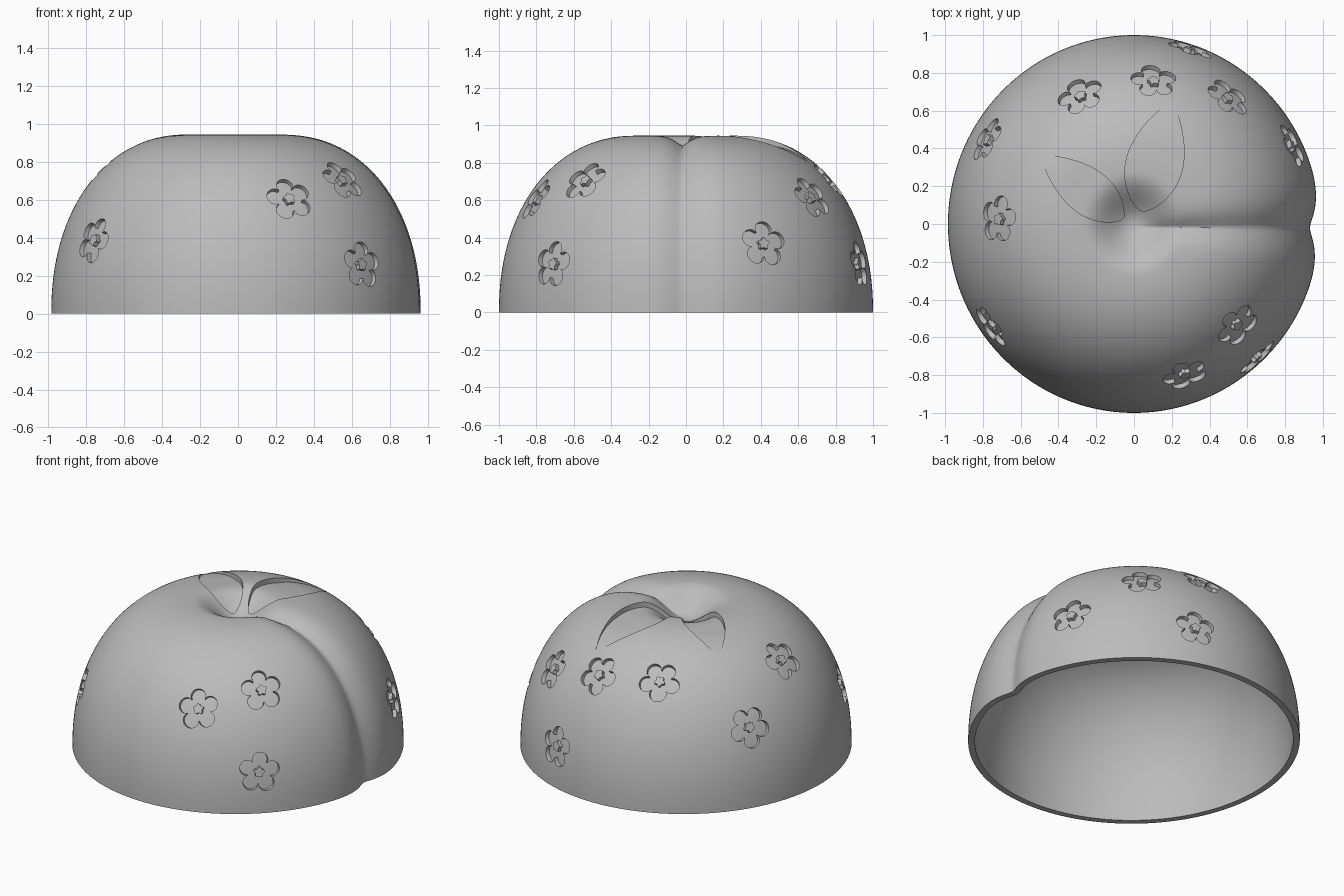
import bpy, bmesh, math
from mathutils import Vector

cube = bpy.data.objects.get("Cube")
if cube:
    bpy.data.objects.remove(cube, do_unlink=True)

RIM, TOP, POWER, SQUASH = 0.27, 0.945, 2.15, 0.985
DENT, SHELL = 0.13, 0.04


def dome(az, a):
    """Outer wall point at azimuth az; a runs from 0 at the base to pi/2 at the rim."""
    r = RIM + (1 - RIM) * max(math.cos(a), 0) ** (2 / POWER)
    z = TOP * max(math.sin(a), 0) ** (2 / POWER)
    return Vector((SQUASH * r * math.cos(az), r * math.sin(az), z))


def height(x, y):
    """Height of the surface above a plan position, including the top dimple."""
    r = math.hypot(x / SQUASH, y)
    if r < RIM:
        return TOP - DENT * (0.5 + 0.5 * math.cos(math.pi * r / RIM))
    return TOP * (1 - min((r - RIM) / (1 - RIM), 1) ** POWER) ** (1 / POWER)


def crease(p):
    """Press the fruit's cleft into the +x side."""
    if p.x <= 0:
        return p
    fade = min(p.x / 0.2, 1)
    fade = fade * fade * (3 - 2 * fade)
    width = 0.035 + 0.085 * p.x
    depth = 0.055 * fade * math.exp(-(abs(p.y + 0.02) / width) ** 1.4)
    inward = Vector((p.x, p.y, p.z * 0.9)).normalized()
    if p.z < 0.01:
        inward.z = 0
    return p - inward * depth


def solid(bm, lower, upper, wrap):
    """Closed block between two matching grids of points."""
    n, m = len(lower), len(lower[0])
    lo, up = [[[bm.verts.new(p) for p in row] for row in g] for g in (lower, upper)]
    cols = m if wrap else m - 1
    for j in range(cols):
        k = (j + 1) % m
        for i in range(n - 1):
            for g in (lo, up):
                bm.faces.new((g[i][j], g[i][k], g[i + 1][k], g[i + 1][j]))
        for i in (0, n - 1):
            bm.faces.new((lo[i][j], lo[i][k], up[i][k], up[i][j]))
    if not wrap:
        for j in (0, m - 1):
            for i in range(n - 1):
                bm.faces.new((lo[i][j], lo[i + 1][j], up[i + 1][j], up[i][j]))


def make_object(bm, name):
    bmesh.ops.recalc_face_normals(bm, faces=bm.faces)
    mesh = bpy.data.meshes.new(name)
    bm.to_mesh(mesh)
    bm.free()
    obj = bpy.data.objects.new(name, mesh)
    bpy.context.collection.objects.link(obj)
    return obj


def flower(bm, azimuth, z, roll, size=0.125):
    """Five-petalled recess with a raised centre."""
    az = math.radians(azimuth)
    a = math.asin((z / TOP) ** (POWER / 2))
    p = dome(az, a)
    r = math.hypot(p.x, p.y)
    slope = (dome(az, a + 0.01) - p).length / 0.01
    n, steps = 70, 4

    def at(u, v, offset):
        b, c = az + u / r, a + v / slope
        q = dome(b, c)
        normal = (dome(b + 0.01, c) - q).cross(dome(b, c + 0.01) - q).normalized()
        return q + normal * offset

    grids = []
    for offset in (-0.025, 0.03):
        grid = []
        for k in range(steps + 1):
            row = []
            for j in range(n):
                phi = 2 * math.pi * j / n
                outer = size * (0.58 + 0.42 * abs(math.cos(2.5 * phi)) ** 0.6)
                inner = size * (0.23 + 0.04 * math.cos(5 * phi))
                rad = inner + (outer - inner) * k / steps
                t = phi + math.radians(roll)
                row.append(at(rad * math.cos(t), rad * math.sin(t), offset))
            grid.append(row)
        grids.append(grid)
    solid(bm, *grids, True)


def leaf(bm, root, tip, half_width):
    """Leaf recess that fades out to nothing at its tip."""
    root, tip = Vector(root), Vector(tip)
    axis = tip - root
    side = Vector((-axis.y, axis.x)).normalized()
    n, m = 28, 13
    lower, upper = [], []
    for i in range(n + 1):
        u = i / n
        w = max(half_width * math.sin(math.pi * u ** 0.8) ** 0.8 if 0 < u < 1 else 0, 0.012)
        depth = 0.032 * min(1, 2.2 * (1 - u)) + 0.001
        lo, up = [], []
        for j in range(m):
            q = root + axis * u + side * w * (2 * j / (m - 1) - 1)
            h = height(q.x, q.y)
            lo.append(Vector((q.x, q.y, h - depth)))
            up.append(Vector((q.x, q.y, h + 0.05)))
        lower.append(lo)
        upper.append(up)
    solid(bm, lower, upper, False)


# Outer skin: dome wall, then the dimple
bm = bmesh.new()
SEG, WALL, BOWL = 256, 56, 16
rings = []
for i in range(WALL + BOWL):
    ring = []
    for j in range(SEG):
        az = 2 * math.pi * j / SEG
        if i <= WALL:
            p = dome(az, math.pi / 2 * i / WALL)
        else:
            r = RIM * (1 - (i - WALL) / BOWL)
            x, y = SQUASH * r * math.cos(az), r * math.sin(az)
            p = Vector((x, y, height(x, y)))
        ring.append(bm.verts.new(crease(p)))
    rings.append(ring)
for low, high in zip(rings, rings[1:]):
    for j in range(SEG):
        k = (j + 1) % SEG
        bm.faces.new((low[j], low[k], high[k], high[j]))
centre = bm.verts.new((0, 0, TOP - DENT))
for j in range(SEG):
    bm.faces.new((rings[-1][j], rings[-1][(j + 1) % SEG], centre))
shell = make_object(bm, "fruit_shell")

# Engraving cutters: flowers as azimuth, height, roll
bm = bmesh.new()
for spec in ((215, 0.39, 70), (-71, 0.61, 100), (-44, 0.71, 95), (-47, 0.26, 85),
             (26, 0.37, 85), (53, 0.62, 100), (82, 0.72, 70), (72, 0.26, 90),
             (113, 0.75, 270), (150.5, 0.49, 55), (178, 0.76, 100)):
    flower(bm, *spec)
leaf(bm, (-0.06, 0.03), (-0.49, 0.36), 0.12)
leaf(bm, (0.04, 0.07), (0.2, 0.65), 0.15)
cutter = make_object(bm, "engraving_cutter")
cutter.hide_render = True

# Thicken the skin and engrave it
thick = shell.modifiers.new("thickness", 'SOLIDIFY')
thick.thickness = SHELL
thick.offset = -1
cut = shell.modifiers.new("engraving", 'BOOLEAN')
cut.operation = 'DIFFERENCE'
cut.solver = 'EXACT'
cut.object = cutter
graph = bpy.context.evaluated_depsgraph_get()
finished = bpy.data.meshes.new_from_object(shell.evaluated_get(graph))
shell.modifiers.clear()
shell.data = finished
bpy.data.objects.remove(cutter, do_unlink=True)

# Plain grey finish
grey = bpy.data.materials.new("plain_grey")
grey.use_nodes = True
colour = (0.5, 0.5, 0.5, 1)
grey.diffuse_color = colour
grey.node_tree.nodes["Principled BSDF"].inputs["Base Color"].default_value = colour
shell.data.materials.clear()
shell.data.materials.append(grey)

bpy.ops.object.select_all(action='DESELECT')
shell.select_set(True)
bpy.context.view_layer.objects.active = shell
bpy.ops.object.shade_smooth_by_angle(angle=math.radians(35))
